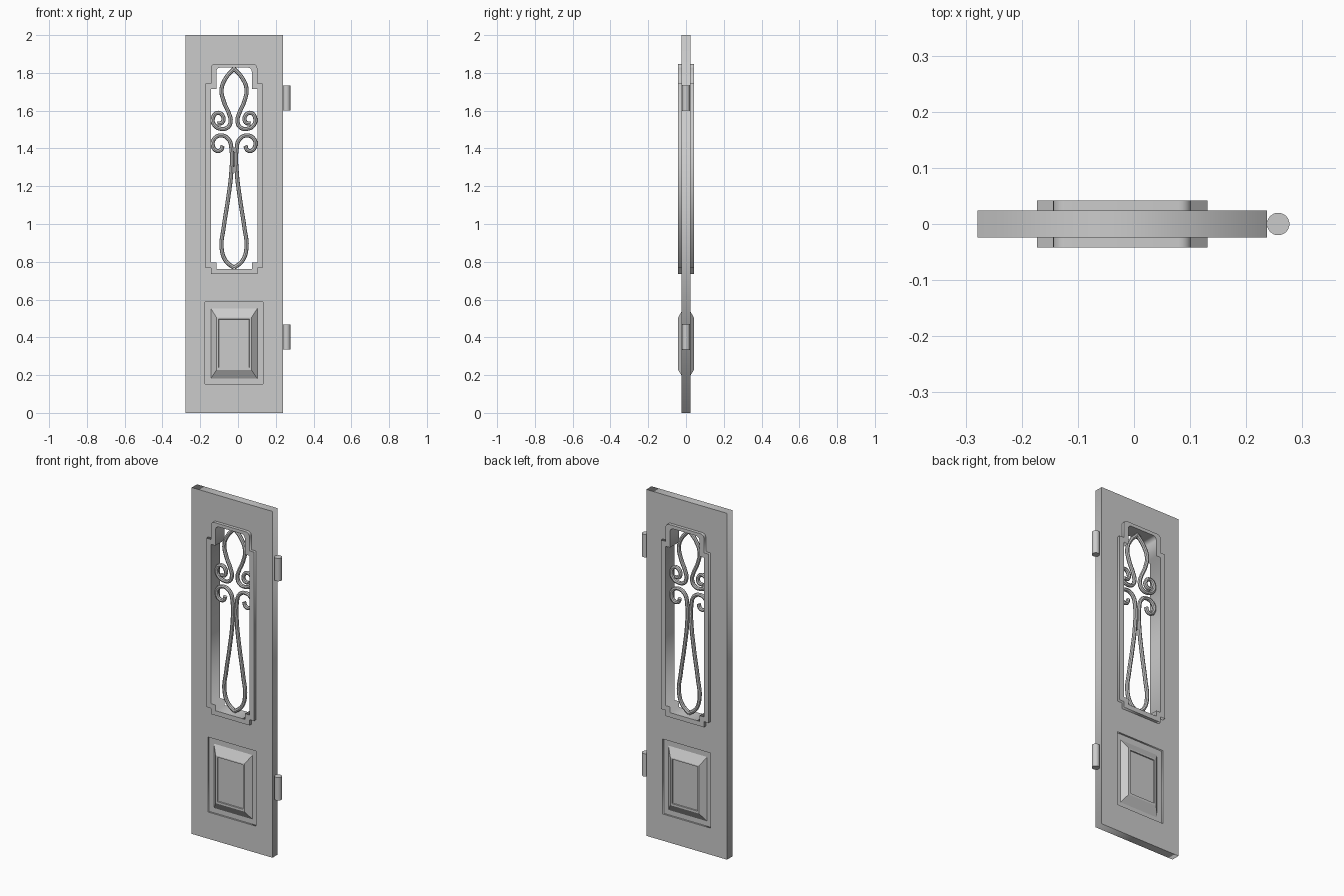
import bpy, bmesh, math

if "Cube" in bpy.data.objects:
    bpy.data.objects.remove(bpy.data.objects["Cube"])

CX = -0.021  # centre line of the door leaf


def to_mesh(obj):
    bpy.ops.object.select_all(action='DESELECT')
    obj.select_set(True)
    bpy.context.view_layer.objects.active = obj
    bpy.ops.object.convert(target='MESH')
    bpy.ops.object.transform_apply(location=True, rotation=True, scale=True)
    return bpy.context.view_layer.objects.active


def plate(name, outlines, half_depth):
    """Extruded flat plate; outlines after the first are holes."""
    cu = bpy.data.curves.new(name, 'CURVE')
    cu.dimensions = '2D'
    cu.fill_mode = 'BOTH'
    cu.extrude = half_depth
    for pts in outlines:
        sp = cu.splines.new('POLY')
        sp.points.add(len(pts) - 1)
        for p, (x, z) in zip(sp.points, pts):
            p.co = (x, z, 0, 1)
        sp.use_cyclic_u = True
    ob = bpy.data.objects.new(name, cu)
    bpy.context.collection.objects.link(ob)
    ob.rotation_euler.x = math.pi / 2
    return to_mesh(ob)


def rect(x0, x1, z0, z1):
    return [(x0, z0), (x1, z0), (x1, z1), (x0, z1)]


def stepped(wide, narrow, z0, s0, s1, z1, r):
    """Outline with notched corners and a rounded top."""
    half = [(narrow, z0), (narrow, s0), (wide, s0), (wide, s1), (narrow, s1)]
    for i in range(7):
        a = math.pi / 2 * i / 6
        half.append((narrow - r + r * math.cos(a), z1 - r + r * math.sin(a)))
    return [(CX + x, z) for x, z in half] + [(CX - x, z) for x, z in reversed(half)]


# Door leaf with window and panel openings
outer = stepped(0.152, 0.123, 0.735, 0.768, 1.743, 1.847, 0.022)
inner = stepped(0.123, 0.094, 0.762, 0.795, 1.715, 1.828, 0.022)
plate("door_leaf", [rect(-0.279, 0.237, 0, 2), outer,
                    rect(CX - 0.153, CX + 0.153, 0.154, 0.587)], 0.024)

# Raised moulding around the window
plate("window_frame", [outer, inner], 0.042)

# Raised lower panel, the same on both faces
rings = [(0.153, 0.154, 0.587, 0.014), (0.123, 0.182, 0.553, 0.014),
         (0.092, 0.228, 0.504, 0.042), (0.081, 0.240, 0.496, 0.042),
         (0.080, 0.241, 0.495, 0.036)]
bm = bmesh.new()
seq = [(w, a, b, -y) for w, a, b, y in reversed(rings)] + list(rings)
loops = [[bm.verts.new((x, y, z)) for x, z in rect(CX - w, CX + w, a, b)]
         for w, a, b, y in seq]
for l0, l1 in zip(loops, loops[1:]):
    for i in range(4):
        j = (i + 1) % 4
        bm.faces.new((l0[i], l0[j], l1[j], l1[i]))
bm.faces.new(loops[0])
bm.faces.new(loops[-1])
bmesh.ops.recalc_face_normals(bm, faces=bm.faces)
me = bpy.data.meshes.new("lower_panel")
bm.to_mesh(me)
bm.free()
bpy.context.collection.objects.link(bpy.data.objects.new("lower_panel", me))

# Scrollwork in the window: (offset from centre line, height)
upper = [(0, 1.822), (0.042, 1.775), (0.066, 1.715), (0.053, 1.645), (0.027, 1.585),
         (0.018, 1.545), (0.033, 1.512), (0.07, 1.504), (0.103, 1.522), (0.113, 1.555),
         (0.09, 1.588), (0.06, 1.573), (0.062, 1.538), (0.088, 1.532)]
lower = [(0, 0.768), (0.044, 0.805), (0.066, 0.875), (0.055, 0.98), (0.032, 1.13),
         (0.014, 1.28), (0.013, 1.39), (0.03, 1.45), (0.07, 1.469), (0.104, 1.452),
         (0.113, 1.42), (0.093, 1.388), (0.07, 1.392), (0.06, 1.415)]
for label, pts in (("upper", upper), ("lower", lower)):
    for side, s in (("left", -1), ("right", 1)):
        name = f"{label}_scroll_{side}"
        cu = bpy.data.curves.new(name, 'CURVE')
        cu.dimensions = '3D'
        cu.bevel_depth = 0.011
        cu.bevel_resolution = 2
        cu.use_fill_caps = True
        cu.resolution_u = 6
        sp = cu.splines.new('BEZIER')
        sp.bezier_points.add(len(pts) - 1)
        for p, (u, z) in zip(sp.bezier_points, pts):
            p.co = (CX + s * u, 0, z)
            p.handle_left_type = p.handle_right_type = 'AUTO'
        ob = bpy.data.objects.new(name, cu)
        bpy.context.collection.objects.link(ob)
        ob = to_mesh(ob)
        bpy.ops.object.shade_smooth_by_angle()

# Hinge barrels
for name, z in (("lower_hinge", 0.402), ("upper_hinge", 1.668)):
    bpy.ops.mesh.primitive_cylinder_add(vertices=32, radius=0.02, depth=0.132,
                                        location=(0.257, 0, z))
    bpy.context.object.name = name
    bpy.ops.object.shade_smooth_by_angle()
